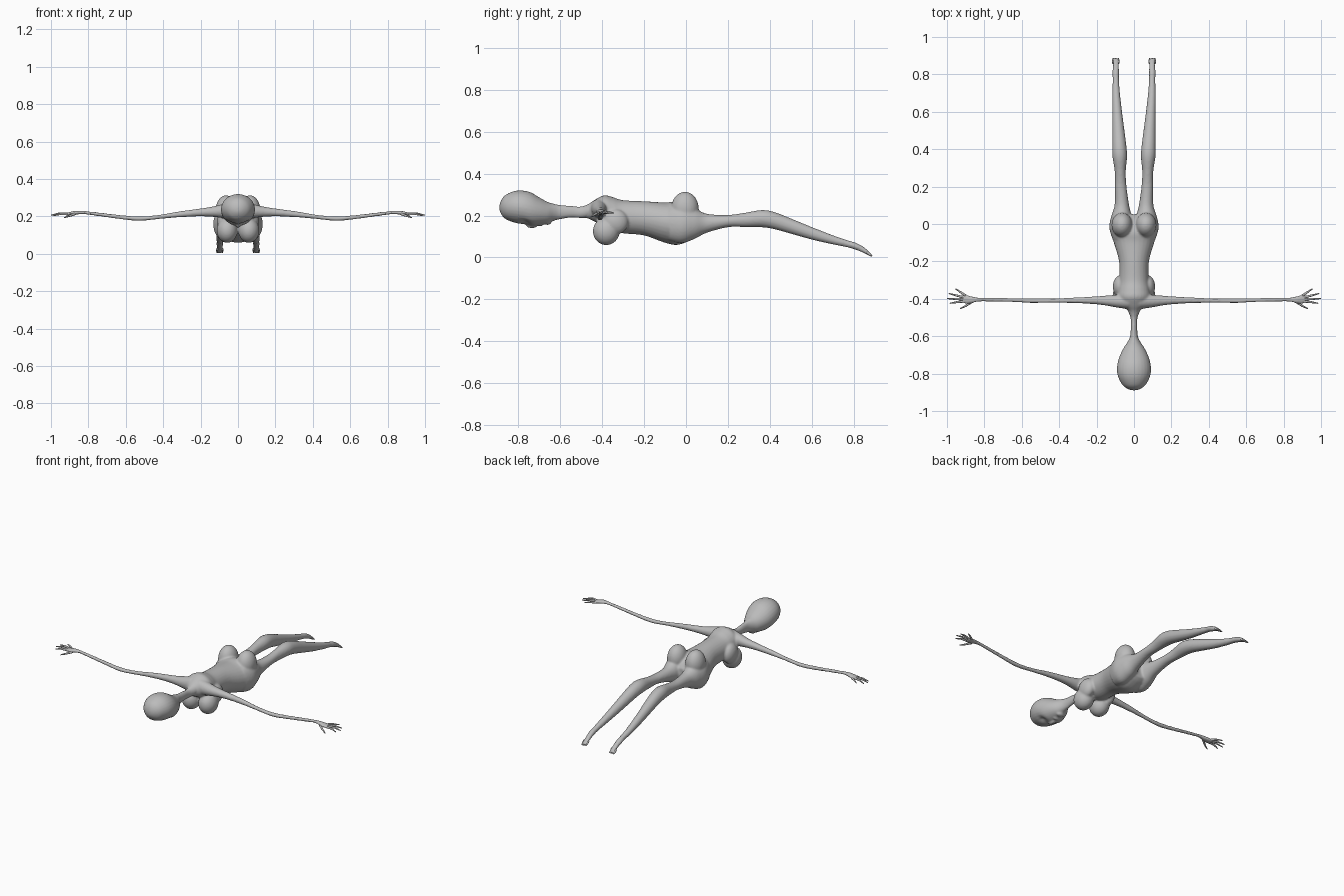
import bpy, bmesh, math
from mathutils import Vector, Matrix

cube = bpy.data.objects.get("Cube")
if cube:
    bpy.data.objects.remove(cube)

grey = bpy.data.materials.new("clay grey")
grey.use_nodes = True
COLOUR = (0.5, 0.5, 0.5, 1)
grey.diffuse_color = COLOUR
grey.node_tree.nodes["Principled BSDF"].inputs["Base Color"].default_value = COLOUR

STEPS, SIDES = 5, 28


def spline(a, b, c, d, t):
    """Smooth interpolation between sections b and c."""
    return [q + 0.5 * t * (r - p + t * (2 * p - 5 * q + 4 * r - s + t * (3 * (q - r) + s - p)))
            for p, q, r, s in zip(a, b, c, d)]


def loft(bm, sections, axis="y", side=1):
    """Oval rings through (position, side min, side max, bottom, top)."""
    padded = [sections[0], *sections, sections[-1]]
    rows = []
    for i in range(len(sections) - 1):
        rows += [spline(*padded[i:i + 4], k / STEPS) for k in range(STEPS)]
    rows.append(sections[-1])
    rings = []
    for pos, lo, hi, bottom, top in rows:
        ring = []
        for k in range(SIDES):
            a = math.tau * k / SIDES
            u = (lo + hi) / 2 + (hi - lo) / 2 * math.cos(a)
            z = (bottom + top) / 2 + (top - bottom) / 2 * math.sin(a)
            co = (u * side, pos, z) if axis == "y" else (pos * side, u, z)
            ring.append(bm.verts.new(co))
        rings.append(ring)
    faces = [bm.faces.new((r[k], r[k - 1], s[k - 1], s[k]))
             for r, s in zip(rings, rings[1:]) for k in range(SIDES)]
    faces += [bm.faces.new(rings[0]), bm.faces.new(rings[-1])]
    bmesh.ops.recalc_face_normals(bm, faces=faces)


def ball(bm, centre, radii):
    matrix = Matrix.Translation(centre) @ Matrix.Diagonal((*radii, 1))
    bmesh.ops.create_uvsphere(bm, u_segments=28, v_segments=18, radius=1, matrix=matrix)


def centred(rows):
    return [(y, -w, w, lo, hi) for y, w, lo, hi in rows]


def finish(bm, name, voxel, smooth):
    mesh = bpy.data.meshes.new(name)
    bm.to_mesh(mesh)
    bm.free()
    mesh.materials.append(grey)
    mesh.shade_smooth()
    obj = bpy.data.objects.new(name, mesh)
    bpy.context.collection.objects.link(obj)
    # Fuse overlapping volumes into one soft skin
    remesh = obj.modifiers.new("fuse", "REMESH")
    remesh.mode = "VOXEL"
    remesh.voxel_size = voxel
    remesh.use_smooth_shade = True
    soften = obj.modifiers.new("soften", "SMOOTH")
    soften.factor = 0.5
    soften.iterations = smooth
    return obj


# Head and neck, with the face turned down
bm = bmesh.new()
loft(bm, centred([
    (-.889, .012, .225, .25), (-.88, .037, .205, .275), (-.86, .062, .183, .298),
    (-.82, .084, .167, .316), (-.78, .091, .157, .319), (-.74, .087, .148, .31),
    (-.70, .074, .153, .287), (-.66, .054, .162, .265), (-.63, .034, .175, .256),
    (-.6, .021, .182, .25), (-.55, .017, .19, .246), (-.5, .019, .188, .243),
    (-.45, .04, .19, .26)]))
# Eye hollows
for v in bm.verts:
    for side in (-1, 1):
        gap = v.co - Vector((side * .036, -.765, .165))
        v.co.z += .016 * math.exp(-(gap.length / .024) ** 2)
ball(bm, (0, -.735, .152), (.012, .026, .013))   # nose
ball(bm, (0, -.695, .156), (.022, .012, .008))   # lips
ball(bm, (0, -.66, .168), (.026, .018, .013))    # chin
finish(bm, "head", .005, 5)

# Torso, hips, legs and arms
bm = bmesh.new()
loft(bm, centred([
    (-.5, .017, .19, .242), (-.465, .032, .185, .255), (-.435, .065, .17, .275),
    (-.39, .085, .15, .296), (-.35, .084, .13, .288), (-.3, .079, .115, .273),
    (-.2, .08, .105, .268), (-.1, .108, .07, .262), (-.04, .126, .06, .265),
    (.02, .11, .082, .235), (.05, .08, .105, .2)]))

LEG = [(-.08, .01, .115, .08, .24), (-.02, .006, .132, .068, .25), (.04, .012, .122, .088, .235),
       (.1, .026, .104, .118, .208), (.2, .04, .102, .144, .203), (.28, .044, .103, .145, .213),
       (.36, .037, .115, .144, .226), (.42, .041, .116, .135, .217), (.5, .051, .116, .113, .186),
       (.6, .064, .116, .085, .145), (.7, .075, .116, .062, .106), (.77, .08, .114, .048, .082),
       (.81, .08, .115, .036, .07), (.85, .08, .113, .02, .048), (.885, .077, .116, .001, .016)]
ARM = [(.03, -.455, -.375, .185, .28), (.09, -.447, -.378, .193, .264), (.15, -.436, -.383, .199, .25),
       (.22, -.428, -.388, .2, .24), (.32, -.423, -.393, .195, .226), (.42, -.421, -.398, .186, .209),
       (.5, -.422, -.396, .178, .2), (.56, -.422, -.396, .178, .201), (.65, -.417, -.396, .188, .21),
       (.75, -.415, -.395, .202, .222), (.83, -.415, -.393, .212, .23), (.87, -.425, -.386, .208, .23),
       (.905, -.427, -.377, .204, .222), (.92, -.42, -.38, .206, .217)]
for side in (-1, 1):
    loft(bm, LEG, side=side)
    loft(bm, ARM, axis="x", side=side)
    ball(bm, (side * .064, -.005, .232), (.056, .066, .081))   # seat
    ball(bm, (side * .058, -.38, .125), (.056, .064, .066))    # chest
    ball(bm, (side * .075, -.335, .17), (.038, .06, .06))      # ribs
finish(bm, "body", .006, 5)

# Fingers and toes as tapered tubes
FINGERS = [((.90, -.383, .214), (.925, -.366, .216), (.955, -.346, .212)),
           ((.91, -.392, .214), (.95, -.382, .217), (.99, -.371, .209)),
           ((.91, -.403, .213), (.955, -.401, .216), (1, -.398, .207)),
           ((.91, -.414, .212), (.95, -.418, .213), (.985, -.424, .204)),
           ((.87, -.418, .214), (.90, -.438, .203), (.93, -.453, .193))]
TOES = [((x, .86, .026), (x, .875, .014), (x, .887, .006)) for x in (.083, .091, .099, .106, .112)]


def digits(name, paths, side, thickness):
    curve = bpy.data.curves.new(name, "CURVE")
    curve.dimensions = "3D"
    curve.bevel_depth = thickness
    curve.bevel_resolution = 3
    curve.use_fill_caps = True
    for path in paths:
        strand = curve.splines.new("POLY")
        strand.points.add(len(path) - 1)
        for point, (x, y, z), r in zip(strand.points, path, (1.2, 1, .5)):
            point.co = (x * side, y, z, 1)
            point.radius = r
        strand.use_smooth = True
    curve.materials.append(grey)
    bpy.context.collection.objects.link(bpy.data.objects.new(name, curve))


for label, side in (("left", 1), ("right", -1)):
    digits(label + "_fingers", FINGERS, side, .0055)
    digits(label + "_toes", TOES, side, .005)
